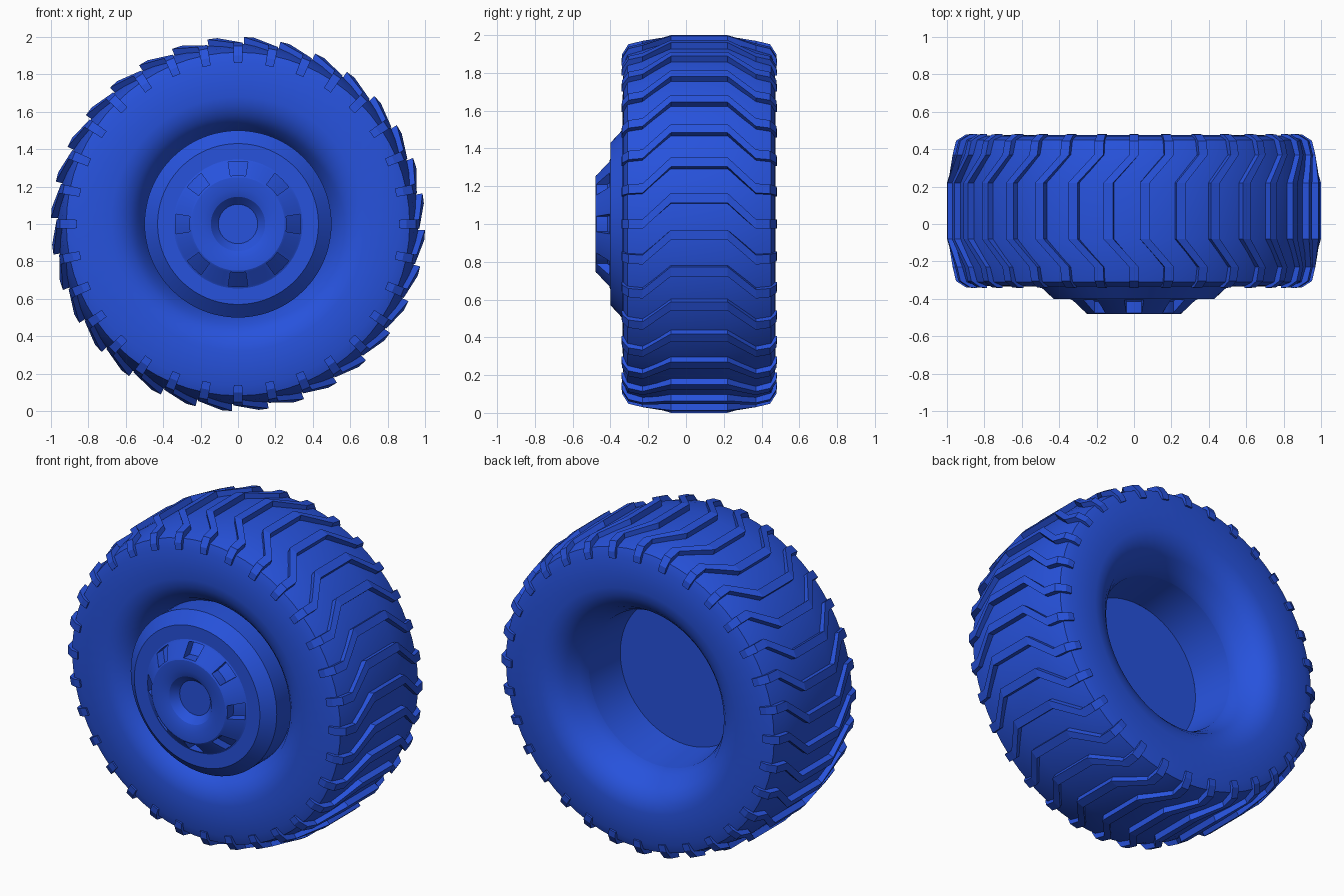
import bpy, bmesh
from math import sin, cos, pi, radians

if "Cube" in bpy.data.objects:
    bpy.data.objects.remove(bpy.data.objects["Cube"])

MID = 0.07          # middle of the tyre width along y
LUGS = 32

blue = bpy.data.materials.new("blue")
blue.diffuse_color = (0.02, 0.085, 0.72, 1)
blue.use_nodes = True
blue.node_tree.nodes["Principled BSDF"].inputs["Base Color"].default_value = blue.diffuse_color


def polar(r, y, a):
    return (r * cos(a), y, 1 + r * sin(a))


def finish(bm, name, smooth=None):
    bmesh.ops.recalc_face_normals(bm, faces=bm.faces)
    me = bpy.data.meshes.new(name)
    bm.to_mesh(me)
    bm.free()
    ob = bpy.data.objects.new(name, me)
    bpy.context.collection.objects.link(ob)
    me.materials.append(blue)
    if smooth:
        bpy.ops.object.select_all(action='DESELECT')
        ob.select_set(True)
        bpy.context.view_layer.objects.active = ob
        bpy.ops.object.shade_smooth_by_angle(angle=radians(smooth))
    return ob


def lathe(profile, n, closed=False, capped=False):
    """Spin (radius, y) points round the axle; returns bmesh and face rows."""
    bm = bmesh.new()
    rings = [[bm.verts.new(polar(r, y, 2 * pi * i / n)) for i in range(n)] for r, y in profile]
    pairs = list(zip(rings, rings[1:])) + ([(rings[-1], rings[0])] if closed else [])
    rows = [[bm.faces.new((a[i], a[(i + 1) % n], b[(i + 1) % n], b[i])) for i in range(n)]
            for a, b in pairs]
    if capped:
        bm.faces.new(rings[0])
        bm.faces.new(rings[-1])
    return bm, rows


# tyre carcass: mirrored tread and sidewall profile, closed by the inner bore
half = [(0.965, 0.15), (0.942, 0.30), (0.918, 0.38), (0.865, 0.40), (0.68, 0.405),
        (0.63, 0.395), (0.58, 0.37), (0.54, 0.33), (0.50, 0.26), (0.475, 0.20)]
profile = [(r, MID - y) for r, y in reversed(half)] + [(r, MID + y) for r, y in half]
bm, _ = lathe(profile, 64, closed=True)
finish(bm, "tyre", 24)

# chevron lugs: (distance from middle, top radius, base distance, base radius, angle)
stations = [(0.15, 1.0, 0.15, 0.94, 7.9), (0.30, 0.970, 0.30, 0.92, 0),
            (0.375, 0.952, 0.36, 0.90, 0), (0.408, 0.90, 0.38, 0.88, 0),
            (0.412, 0.86, 0.385, 0.86, 0)]
path = [(-y, r, -yb, rb, a) for y, r, yb, rb, a in reversed(stations)] + stations
bm = bmesh.new()
for k in range(LUGS):
    loops = []
    for y, r, yb, rb, a in path:
        t, w = 2 * pi * k / LUGS + radians(a), radians(1.5)
        loops.append([bm.verts.new(polar(rr, MID + yy, t + s * w))
                      for rr, yy, s in ((rb, yb, -1), (r, y, -1), (r, y, 1), (rb, yb, 1))])
    for p, q in zip(loops, loops[1:]):
        for i in range(4):
            bm.faces.new((p[i], p[(i + 1) % 4], q[(i + 1) % 4], q[i]))
    bm.faces.new(loops[0])
    bm.faces.new(loops[-1])
finish(bm, "tread_lugs")

# rim: back barrel disc, outer flange, stepped cone and recessed hub
rim = [(0.45, 0.0), (0.50, -0.10), (0.50, -0.335), (0.43, -0.40), (0.345, -0.40),
       (0.335, -0.405), (0.26, -0.475), (0.25, -0.48), (0.185, -0.48),
       (0.145, -0.465), (0.105, -0.42)]
N = 80
bm, rows = lathe(rim, N, capped=True)
bmesh.ops.recalc_face_normals(bm, faces=bm.faces)
# eight vent pockets sunk into the cone
for k in range(8):
    faces = [rows[5][(k * 10 + j) % N] for j in (-2, -1, 0, 1)]
    res = bmesh.ops.extrude_face_region(bm, geom=faces)
    moved = [v for v in res["geom"] if isinstance(v, bmesh.types.BMVert)]
    bmesh.ops.translate(bm, verts=moved, vec=(0, 0.06, 0))
    bmesh.ops.delete(bm, geom=[f for f in faces if f.is_valid], context='FACES_ONLY')
finish(bm, "wheel_rim", 24)

# inner barrel seen from the back
bm, _ = lathe([(0.475, MID + 0.20), (0.45, 0.0)], 64)
finish(bm, "rim_barrel", 24)
